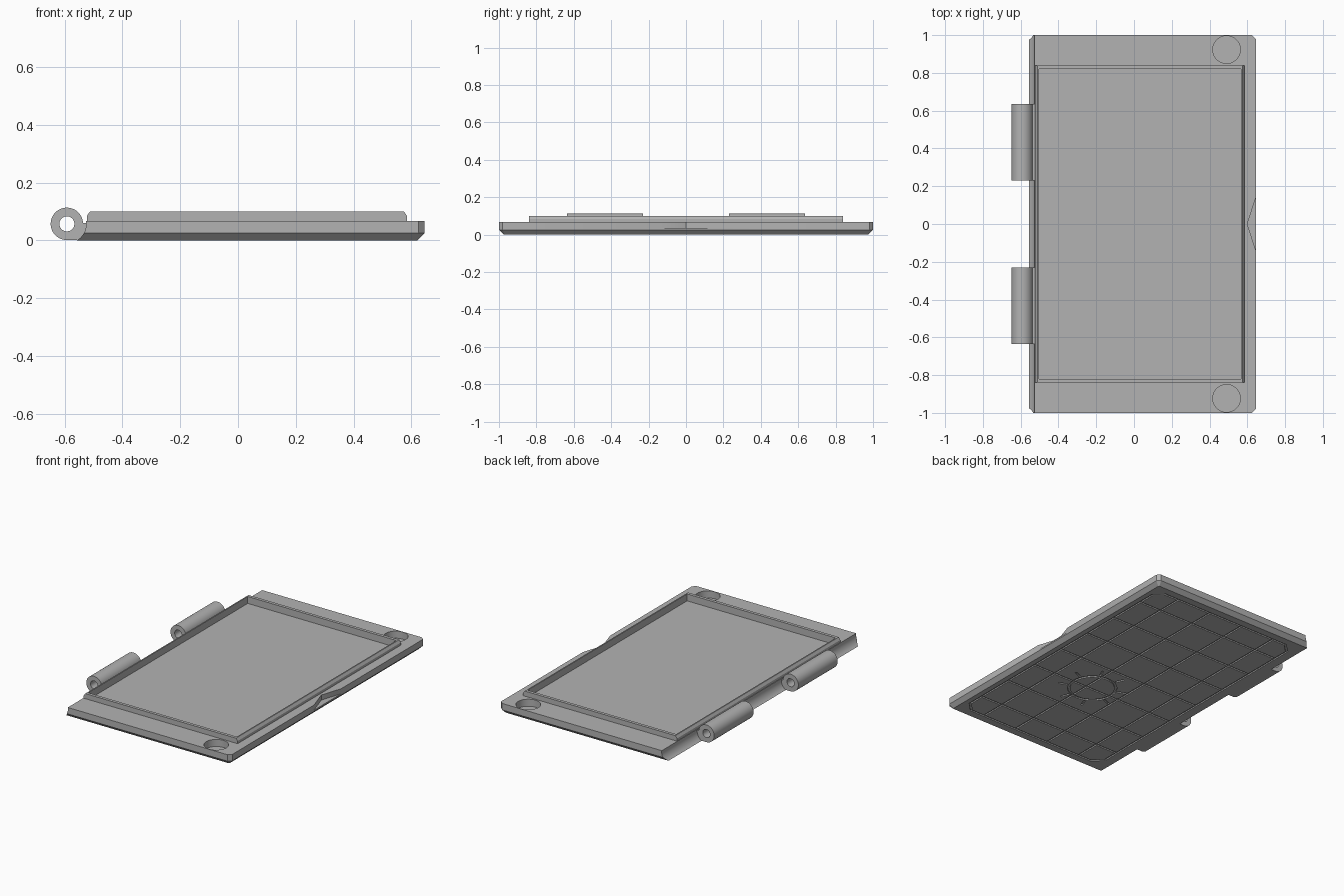
import bpy, bmesh, math
from mathutils import Matrix, Vector

cube = bpy.data.objects.get("Cube")
if cube:
    bpy.data.objects.remove(cube, do_unlink=True)

grey = bpy.data.materials.new("plain grey")
grey.use_nodes = True
grey.diffuse_color = (0.45, 0.45, 0.45, 1)
grey.node_tree.nodes["Principled BSDF"].inputs["Base Color"].default_value = grey.diffuse_color

RIGHT, HINGE_X, HINGE_Z = 0.645, -0.592, 0.057


def add_object(name, bm):
    bmesh.ops.recalc_face_normals(bm, faces=bm.faces)
    mesh = bpy.data.meshes.new(name)
    bm.to_mesh(mesh)
    bm.free()
    mesh.materials.append(grey)
    obj = bpy.data.objects.new(name, mesh)
    bpy.context.collection.objects.link(obj)
    return obj


def loft(name, rings):
    """Closed solid through rings of points."""
    bm = bmesh.new()
    rows = [[bm.verts.new(p) for p in ring] for ring in rings]
    for a, b in zip(rows, rows[1:]):
        for i in range(len(a)):
            j = (i + 1) % len(a)
            bm.faces.new((a[i], a[j], b[j], b[i]))
    bm.faces.new(rows[0][::-1])
    bm.faces.new(rows[-1])
    return add_object(name, bm)


def box(name, x, y, z):
    corners = [(x[0], y[0]), (x[1], y[0]), (x[1], y[1]), (x[0], y[1])]
    return loft(name, [[(*c, h) for c in corners] for h in z])


def cylinder(name, centre, radius, length, axis="Z", sides=64):
    bm = bmesh.new()
    turn = Matrix.Rotation(math.pi / 2, 4, "X") if axis == "Y" else Matrix()
    bmesh.ops.create_cone(bm, cap_ends=True, segments=sides, radius1=radius, radius2=radius,
                          depth=length, matrix=Matrix.Translation(centre) @ turn)
    return add_object(name, bm)


def select(obj):
    bpy.ops.object.select_all(action="DESELECT")
    obj.select_set(True)
    bpy.context.view_layer.objects.active = obj


def combine(obj, tool, operation="DIFFERENCE"):
    mod = obj.modifiers.new("combine", "BOOLEAN")
    mod.operation, mod.object, mod.solver = operation, tool, "EXACT"
    select(obj)
    bpy.ops.object.modifier_apply(modifier=mod.name)
    bpy.data.objects.remove(tool, do_unlink=True)


# Plate with clipped right corners and a bevelled underside
def plate_ring(inset, z):
    c = 0.02
    half = [(HINGE_X, 1 - inset), (RIGHT - c - 0.41 * inset, 1 - inset),
            (RIGHT - inset, 1 - c - 0.41 * inset)]
    return [(x, -y, z) for x, y in half] + [(x, y, z) for x, y in half[::-1]]


plate = loft("lid_plate", [plate_ring(0.025, 0), plate_ring(0, 0.025), plate_ring(0, 0.067)])

# Raised lip, bevelled along its long sides
lip = loft("lip", [[(x, y, z) for x, z in ((-0.523, 0.04), (0.585, 0.04), (0.585, 0.084),
                                          (0.574, 0.1), (-0.512, 0.1), (-0.523, 0.084))]
                   for y in (-0.84, 0.84)])
combine(plate, lip, "UNION")
combine(plate, box("recess", (-0.504, 0.566), (-0.82, 0.82), (0.055, 0.2)))

# Scooped hinge side
combine(plate, cylinder("scoop", (HINGE_X, 0, HINGE_Z), 0.067, 2.4, "Y", 96))

# Round magnet pockets
for side in (-1, 1):
    combine(plate, cylinder("pocket", (0.49, side * 0.923, 0.121), 0.073, 0.2))

# Thumb notch
combine(plate, loft("notch", [[(0.6, 0, z), (0.69, -0.28, z), (0.69, 0.28, z)]
                              for z in (0.034, 0.2)]))


# Shallow grooves on the underside
def groove(a, b, width=0.012):
    a, b = Vector(a), Vector(b)
    along = (b - a).normalized() * width / 2
    side = Vector((-along.y, along.x))
    pts = [a - along - side, b + along - side, b + along + side, a - along + side]
    combine(plate, loft("groove", [[(p.x, p.y, z) for p in pts] for z in (-0.02, 0.008)]))


x0, x1, y1, clip = -0.49, 0.58, 0.92, 0.06
border = [(x0 + clip, -y1), (x1 - clip, -y1), (x1, clip - y1), (x1, y1 - clip),
          (x1 - clip, y1), (x0 + clip, y1), (x0, y1 - clip), (x0, clip - y1)]
for i, p in enumerate(border):
    groove(p, border[(i + 1) % len(border)])
for i in range(-2, 2):
    x = 0.17 + i * 0.25
    groove((x, -y1), (x, y1))
for i in range(-3, 4):
    groove((x0, i * 0.25), (x1, i * 0.25))

# Ring groove with radial ticks
centre = Vector((0.13, -0.24))
ring = cylinder("ring", (*centre, -0.006), 0.15, 0.028)
combine(ring, cylinder("ring_core", (*centre, 0), 0.135, 0.1))
combine(plate, ring)
for k in range(8):
    d = Vector((math.cos(math.tau * (k + 0.5) / 8), math.sin(math.tau * (k + 0.5) / 8)))
    groove(centre + d * 0.165, centre + d * 0.21)

# Hinge knuckles with a web to the plate
parts = [plate]
for name, side in (("front_hinge", -1), ("back_hinge", 1)):
    y = side * 0.433
    knuckle = cylinder(name, (HINGE_X, y, HINGE_Z), 0.056, 0.405, "Y")
    web = box("web", (HINGE_X, -0.52), (y - 0.2025, y + 0.2025), (0.001, 0.06))
    combine(knuckle, web, "UNION")
    combine(knuckle, cylinder("pin_hole", (HINGE_X, y, HINGE_Z), 0.026, 0.6, "Y", 48))
    parts.append(knuckle)

for obj in parts:
    select(obj)
    bpy.ops.object.shade_smooth_by_angle(angle=math.radians(25))
